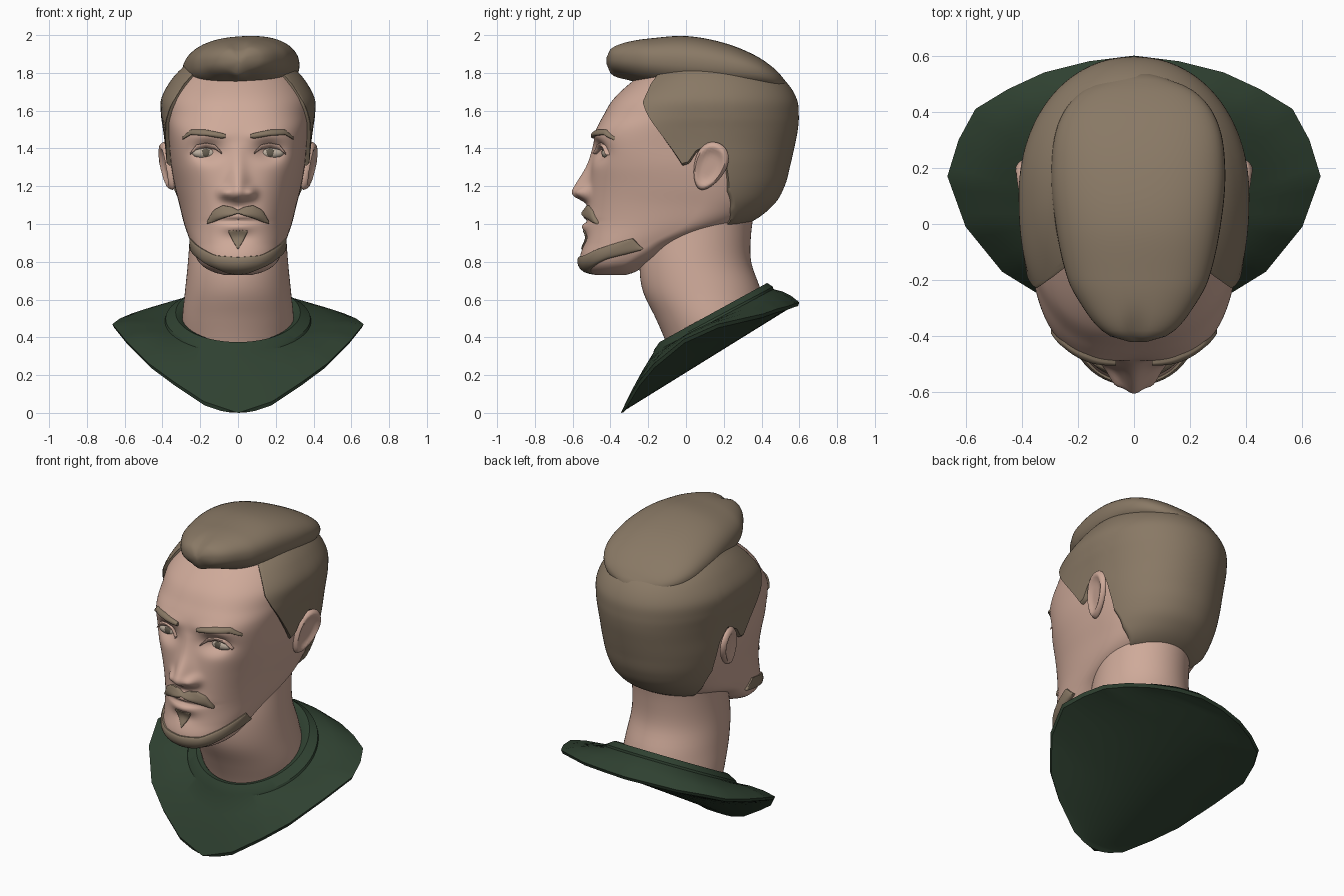
import bpy, bmesh, math
from mathutils import Matrix, Vector, Euler

if "Cube" in bpy.data.objects:
    bpy.data.objects.remove(bpy.data.objects["Cube"])


def material(name, rgb):
    m = bpy.data.materials.new(name)
    m.diffuse_color = (*rgb, 1)
    m.use_nodes = True
    m.node_tree.nodes["Principled BSDF"].inputs["Base Color"].default_value = m.diffuse_color
    return m


SKIN = material("skin", (.62, .40, .32))
HAIR = material("brown hair", (.25, .19, .13))
SHIRT = material("dark green cloth", (.028, .052, .03))
EYE = material("eye white", (.50, .42, .34))
IRIS = material("iris", (.13, .11, .08))


def finish(name, bm, mat, angle=40):
    bmesh.ops.remove_doubles(bm, verts=bm.verts, dist=1e-5)
    bmesh.ops.recalc_face_normals(bm, faces=bm.faces)
    me = bpy.data.meshes.new(name)
    bm.to_mesh(me)
    bm.free()
    me.materials.append(mat)
    ob = bpy.data.objects.new(name, me)
    bpy.context.collection.objects.link(ob)
    bpy.ops.object.select_all(action='DESELECT')
    ob.select_set(True)
    bpy.context.view_layer.objects.active = ob
    bpy.ops.object.shade_smooth_by_angle(angle=math.radians(angle))
    return ob


def loft(name, rings, mat, caps=(True, True), angle=40):
    """Skin closed rings of points into one surface."""
    bm = bmesh.new()
    vs = [[bm.verts.new(p) for p in r] for r in rings]
    n = len(rings[0])
    for a, b in zip(vs, vs[1:]):
        for i in range(n):
            j = (i + 1) % n
            bm.faces.new((a[i], a[j], b[j], b[i]))
    for use, ring in zip(caps, (vs[0], vs[-1])):
        if use:
            bm.faces.new(ring)
    return finish(name, bm, mat, angle)


def lerp(table, t):
    for a, b in zip(table, table[1:]):
        if t <= b[0]:
            f = max(0, (t - a[0]) / (b[0] - a[0]))
            return [p + (q - p) * f for p, q in zip(a[1:], b[1:])]
    return list(table[-1][1:])


def smooth(table, t):
    """Hermite interpolation through table rows."""
    t = min(max(t, table[0][0]), table[-1][0])
    k = next(i for i in range(len(table) - 1) if t <= table[i + 1][0])
    p, q = table[k], table[k + 1]
    o, r = table[max(k - 1, 0)], table[min(k + 2, len(table) - 1)]
    h = q[0] - p[0]
    f = (t - p[0]) / h
    out = []
    for c in range(1, len(p)):
        m0 = (q[c] - o[c]) / (q[0] - o[0]) * h
        m1 = (r[c] - p[c]) / (r[0] - p[0]) * h
        out.append((2*f**3 - 3*f*f + 1) * p[c] + (f**3 - 2*f*f + f) * m0
                   + (3*f*f - 2*f**3) * q[c] + (f**3 - f*f) * m1)
    return out


def g(d, s):
    return math.exp(-(d / s) ** 2)


# Head sections: z, front y, centre y, back y, half width, squareness
HEAD = [(.73, -.48, -.40, -.32, .07, 2), (.745, -.525, -.38, -.27, .13, 2.1),
        (.78, -.555, -.34, -.22, .19, 2.2), (.83, -.56, -.28, -.12, .225, 2.3),
        (.90, -.54, -.18, 0, .25, 2.4), (1.0, -.53, 0, .30, .285, 2.4),
        (1.1, -.52, .08, .44, .31, 2.5), (1.2, -.512, .1, .50, .335, 2.6),
        (1.31, -.50, .1, .53, .355, 2.9), (1.42, -.49, .1, .555, .365, 3.2),
        (1.5, -.475, .1, .57, .375, 3.1), (1.57, -.44, .1, .575, .385, 2.7),
        (1.66, -.385, .1, .565, .385, 2.4), (1.75, -.29, .1, .51, .34, 2.2),
        (1.82, -.19, .1, .42, .28, 2.1), (1.88, -.08, .1, .33, .20, 2),
        (1.92, .08, .12, .16, .03, 2)]
NOSE = [(1.09, 0), (1.115, .02), (1.145, .075), (1.17, .09), (1.2, .079),
        (1.31, .026), (1.42, .002), (1.5, 0)]


def relief(x, z):
    """Forward relief of the face: nose, sockets, brows, lips."""
    a = abs(x)
    s = .06 - .025 * min(max((z - 1.17) / .22, 0), 1)
    d = smooth(NOSE, z)[0] * g(a, s)
    d += .04 * g(a - .07, .03) * g(z - 1.165, .03)
    d -= .055 * g(a - .165, .08) * g(z - 1.385, .05)
    d += .012 * g(a - .15, .1) * g(z - 1.47, .03)
    d += .018 * g(a, .09) * g(z - 1.045, .025) + .02 * g(a, .075) * g(z - .985, .025)
    d -= .015 * g(a, .11) * g(z - 1.015, .01) + .012 * g(a, .08) * g(z - .925, .03)
    return d


def head_point(phi, z, off=0.0, sec=None):
    """Point on the head at angle phi from the front, at height z."""
    yf, yc, yb, w, n = sec or smooth(HEAD, z)
    s, c = math.sin(phi), math.cos(phi)
    d = yc - yf if c > 0 else yb - yc
    if c <= 0:
        n = 2.1
    r = (abs(s / w) ** n + abs(c / d) ** n) ** (-1 / n) + off
    x, y = r * s, yc - r * c
    y -= relief(x, z) * min(max((-y - .1) / .2, 0), 1)
    return (x, y, z)


def face_y(x, z):
    lo, hi, sec = 0, math.pi / 2, smooth(HEAD, z)
    for _ in range(24):
        mid = (lo + hi) / 2
        if head_point(mid, z, 0, sec)[0] < abs(x):
            lo = mid
        else:
            hi = mid
    return head_point(lo, z, 0, sec)[1]


def around(n):
    return [2 * math.pi * i / n for i in range(n)]


# Head, with columns packed towards the face
PHI = [t - .5 * math.sin(t) for t in around(168)]
rings = []
for i in range(120):
    z = .73 + 1.19 * i / 119
    sec = smooth(HEAD, z)
    rings.append([head_point(p, z, 0, sec) for p in PHI])
loft("head", rings, SKIN, angle=60)

# Neck, lower end slanting under the collar
NECK = [(.25, -.07, .45, .28), (.37, -.105, .44, .29), (.5, -.16, .42, .295), (.65, -.23, .395, .28),
        (.8, -.245, .345, .265), (.95, -.22, .345, .255), (1.12, -.18, .37, .25)]
rings = []
for i in range(30):
    z = .25 + .87 * i / 29
    yf, yb, w = smooth(NECK, z)
    ring = [(w * math.sin(t), (yf + yb) / 2 - (yb - yf) / 2 * math.cos(t)) for t in around(64)]
    rings.append([(x, y, max(z, .62 * (y + .345) + .08)) for x, y in ring])
loft("neck", rings, SKIN)

# Side and back hair: shell over the skull, lower edge follows the hairline
LINE = [(0, 1.80), (44, 1.80), (46.5, 1.64), (51, 1.57), (61, 1.44), (72, 1.31), (77, 1.32),
        (83, 1.38), (97, 1.43), (106, 1.35), (111, 1.17), (122, 1.07), (138, .99), (180, .97)]
rings = []
cols = around(240)
for k in range(-2, 61):
    v = max(k, 0) / 60
    off = {-2: -.015, -1: .012, 0: .018}.get(k, .022)
    ring = []
    for p in cols:
        deg = math.degrees(p)
        zb = lerp(LINE, min(deg, 360 - deg))[0]
        ring.append(head_point(p, zb + (1.915 - zb) * v + (.008 if k == 0 else 0), off))
    rings.append(ring)
loft("side_hair", rings, HAIR, (False, True), 50)

# Swept top hair: sections along y (half width, top, bottom)
TOP = [(-.42, .03, 1.895, 1.865), (-.41, .08, 1.92, 1.83), (-.37, .14, 1.945, 1.795),
       (-.30, .195, 1.965, 1.765), (-.2, .25, 1.98, 1.73), (0, .295, 1.993, 1.69),
       (.2, .31, 1.957, 1.68), (.37, .28, 1.888, 1.69), (.48, .19, 1.81, 1.70), (.535, .05, 1.745, 1.71)]
rings = []
for i in range(49):
    y = -.42 + .955 * i / 48
    hw, zt, zb = smooth(TOP, y)
    ring = []
    for t in around(56):
        c, s = math.cos(t), math.sin(t)
        x = hw * math.copysign(abs(c) ** .87, c)
        z = (zt + zb) / 2 + (zt - zb) / 2 * math.copysign(abs(s) ** .87, s)
        z -= .02 * g(x + .01, .035) * g(y + .4, .08)
        ring.append((x + .015, y, min(z + .06 * x, 2.0)))
    rings.append(ring)
loft("top_hair", rings, HAIR, angle=60)

# Chin beard, wrapped round the jaw
BEARD = [(0, .732, .825), (25, .735, .835), (45, .775, .885), (60, .815, .925), (78, .84, .89), (90, .86, .87)]
rings = []
for i in range(61):
    deg = -90 + 3 * i
    lo, hi = lerp(BEARD, abs(deg))
    rings.append([head_point(math.radians(deg), (lo + hi) / 2 + (hi - lo) / 2 * math.cos(t),
                             .016 * max(math.sin(t), 0) ** .5 if math.sin(t) > 0 else -.012)
                  for t in around(24)])
loft("chin_beard", rings, HAIR)


def patch(name, table, mat, h, sign=1):
    """Raised pad on the face; table rows are x, lower z, upper z."""
    rings = []
    for i in range(33):
        x = table[0][0] + (table[-1][0] - table[0][0]) * i / 32
        lo, hi = lerp(table, x)
        ring = []
        for t in around(20):
            z = (lo + hi) / 2 + (hi - lo) / 2 * math.cos(t)
            off = h * math.sin(t) ** .5 if math.sin(t) > 0 else -.01
            ring.append((sign * x, face_y(x, z) - off, z))
        rings.append(ring)
    loft(name, rings, mat)


def both(half):
    return [(-x, a, b) for x, a, b in reversed(half[1:])] + half


patch("moustache", both([(0, 1.055, 1.075), (.03, 1.045, 1.09), (.08, 1.03, 1.10),
                         (.13, 1.01, 1.075), (.165, 1.0, 1.012)]), HAIR, .018)
patch("lip_beard", both([(0, .865, .965), (.025, .905, .968), (.05, .955, .965)]), HAIR, .01)


def ball(name, mat, centre, scale, rot=(0, 0, 0), shape=None):
    bm = bmesh.new()
    bmesh.ops.create_uvsphere(bm, u_segments=32, v_segments=20, radius=1)
    if shape:
        for v in bm.verts:
            v.co = shape(v.co)
    bm.transform(Matrix.LocRotScale(Vector(centre), Euler(rot), Vector(scale)))
    finish(name, bm, mat, 60)


# Eyes, lids, brows and ears on both sides
for side, s in (("left", -1), ("right", 1)):
    ey = face_y(.17, 1.375)
    ball(side + "_eye", EYE, (s * .17, ey + .008, 1.375), (.072, .03, .03))
    ball(side + "_iris", IRIS, (s * .17, ey - .016, 1.378), (.023, .008, .021))
    patch(side + "_upper_lid", [(.085, 1.37, 1.38), (.12, 1.395, 1.42), (.17, 1.402, 1.43),
                                (.22, 1.393, 1.42), (.255, 1.365, 1.375)], SKIN, .022, s)
    patch(side + "_brow", [(.065, 1.455, 1.475), (.09, 1.453, 1.483), (.17, 1.467, 1.50),
                           (.25, 1.472, 1.50), (.295, 1.445, 1.46)], HAIR, .016, s)

    def ear_shape(c, s=s):
        r = math.hypot(c.y, c.z)
        x = c.x
        if x * s > 0:
            x = s * (.35 + .65 * g(r - .85, .22)) * min(1, x * s * 2)
        return Vector((x, c.y * (1 + .25 * c.z), c.z))

    ball(side + "_ear", SKIN, (s * .372, .125, 1.305), (.024, .085, .135),
         (math.radians(-25), math.radians(8 * s), math.radians(-12 * s)), ear_shape)

# Shirt: outer rim from front to back on one half, then collar rings
RIM = [(0, -.345, 0), (.18, -.315, .06), (.34, -.25, .165), (.47, -.17, .26), (.6, -.01, .39),
       (.665, .17, .47), (.625, .30, .50), (.565, .41, .525), (.45, .48, .55), (.32, .54, .565),
       (.16, .58, .58), (0, .60, .585)]
N = 44
half = [lerp([(i, *p) for i, p in enumerate(RIM)], 11 * k / N) for k in range(N + 1)]
rim = half + [(-x, y, z) for x, y, z in half[-2:0:-1]]


def collar(yc, ry, rx, z0, z1):
    return [(rx * math.sin(t), yc - ry * math.cos(t), (z0 + z1) / 2 - (z1 - z0) / 2 * math.cos(t))
            for t in around(2 * N)]


def blend(a, b, f, lift):
    return [tuple(p + (q - p) * f for p, q in zip(u, v))[:2] + (u[2] + (v[2] - u[2]) * f + lift,)
            for u, v in zip(a, b)]


edge = collar(.145, .318, .387, .318, .655)
rim_low = [(x * .985, .13 + (y - .13) * .985, max(z - .02, .003)) for x, y, z in rim]
loft("shirt", [collar(.15, .24, .27, .34, .64), collar(.15, .262, .302, .372, .675),
               collar(.145, .285, .33, .375, .688), collar(.145, .315, .383, .332, .668), edge,
               blend(edge, rim, .35, .012), blend(edge, rim, .7, .012), rim, rim_low],
     SHIRT, (False, False), 30)

# Shirt underside, keel along the middle
bm = bmesh.new()
rows = []
for x, y, z in rim_low[:N + 1]:
    zc = min(.62 * (y + .345), z)
    rows.append([bm.verts.new((x * k / 8, y, zc + (z - zc) * (k / 8) ** 2)) for k in range(-8, 9)])
for a, b in zip(rows, rows[1:]):
    for i in range(16):
        bm.faces.new((a[i], b[i], b[i + 1], a[i + 1]))
finish("shirt_underside", bm, SHIRT)
